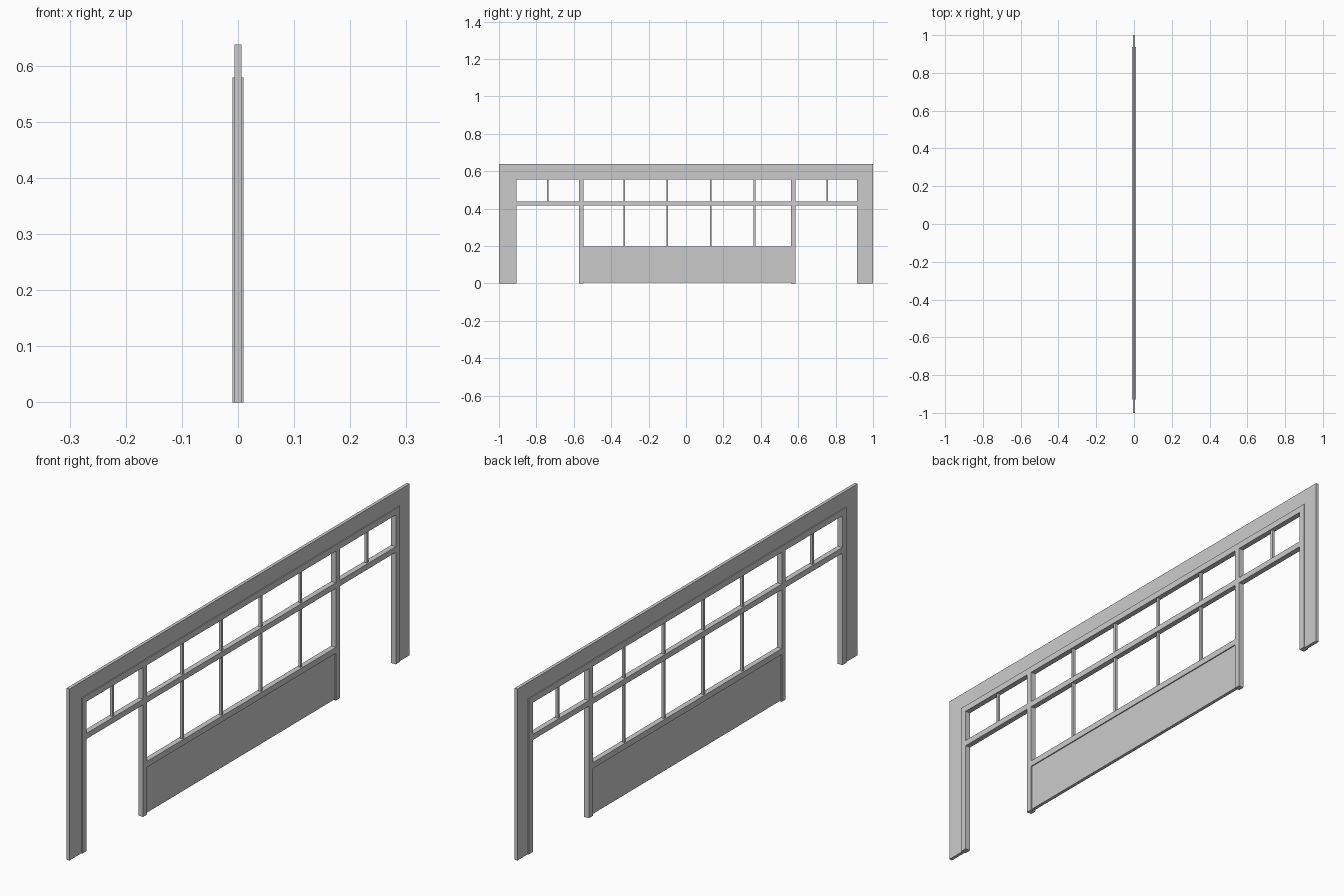
import bpy, bmesh

if "Cube" in bpy.data.objects:
    bpy.data.objects.remove(bpy.data.objects["Cube"])

def box(name, y0, y1, z0, z1, t):
    """Box centred on x = 0 with half thickness t."""
    bm = bmesh.new()
    bmesh.ops.create_cube(bm, size=1)
    for v in bm.verts:
        v.co = (v.co.x * 2 * t,
                (y0 + y1) / 2 + v.co.y * (y1 - y0),
                (z0 + z1) / 2 + v.co.z * (z1 - z0))
    me = bpy.data.meshes.new(name)
    bm.to_mesh(me)
    bm.free()
    ob = bpy.data.objects.new(name, me)
    bpy.context.collection.objects.link(ob)
    return ob

def arch(name, outer, inner, t):
    """Inverted U frame; outer / inner = (y left, y right, top z)."""
    a, b, h = outer
    c, d, k = inner
    pts = [(a, 0), (a, h), (b, h), (b, 0), (d, 0), (d, k), (c, k), (c, 0)]
    bm = bmesh.new()
    vs = [bm.verts.new((-t, y, z)) for y, z in pts]
    n = len(vs)
    # three quads, mitred at the corners
    faces = [bm.faces.new([vs[i] for i in q])
             for q in ((0, 1, 6, 7), (1, 2, 5, 6), (2, 3, 4, 5))]
    ext = bmesh.ops.extrude_face_region(bm, geom=faces, use_keep_orig=True)
    for v in ext["geom"]:
        if isinstance(v, bmesh.types.BMVert):
            v.co.x = t
    bmesh.ops.recalc_face_normals(bm, faces=bm.faces)
    me = bpy.data.meshes.new(name)
    bm.to_mesh(me)
    bm.free()
    bpy.context.collection.objects.link(bpy.data.objects.new(name, me))

THICK, THIN, BAR = 0.010, 0.006, 0.005
HEAD, T_LOW, T_HIGH, SILL = 0.556, 0.417, 0.438, 0.198

# Outer casing and thicker inner jamb frame
arch("outer_casing", (-1, 1, 0.638), (-0.93, 0.938, 0.579), THIN)
arch("inner_jamb", (-0.93, 0.938, 0.579), (-0.906, 0.914, HEAD), THICK)

# Door posts
box("left_post", -0.572, -0.549, 0, HEAD, THICK)
box("right_post", 0.562, 0.585, 0, HEAD, THICK)

# Transom rail in three runs between jambs and posts
for i, (a, b) in enumerate([(-0.906, -0.572), (-0.549, 0.562), (0.585, 0.914)]):
    box(f"transom_rail_{i}", a, b, T_LOW, T_HIGH, THICK)

# Sill rail and recessed lower panel
box("sill_rail", -0.549, 0.562, 0.176, SILL, THICK)
box("lower_panel", -0.549, 0.562, 0.004, 0.176, THIN)

# Window glazing bars
W = 0.0045
for i, y in enumerate((-0.33, -0.10, 0.132, 0.366)):
    box(f"lower_glazing_bar_{i}", y - W, y + W, SILL, T_LOW, BAR)
    box(f"upper_glazing_bar_{i}", y - W, y + W, T_HIGH, HEAD, BAR)

# Bars above the doorways
for i, y in enumerate((-0.74, 0.756)):
    box(f"fanlight_bar_{i}", y - W, y + W, T_HIGH, HEAD, BAR)
